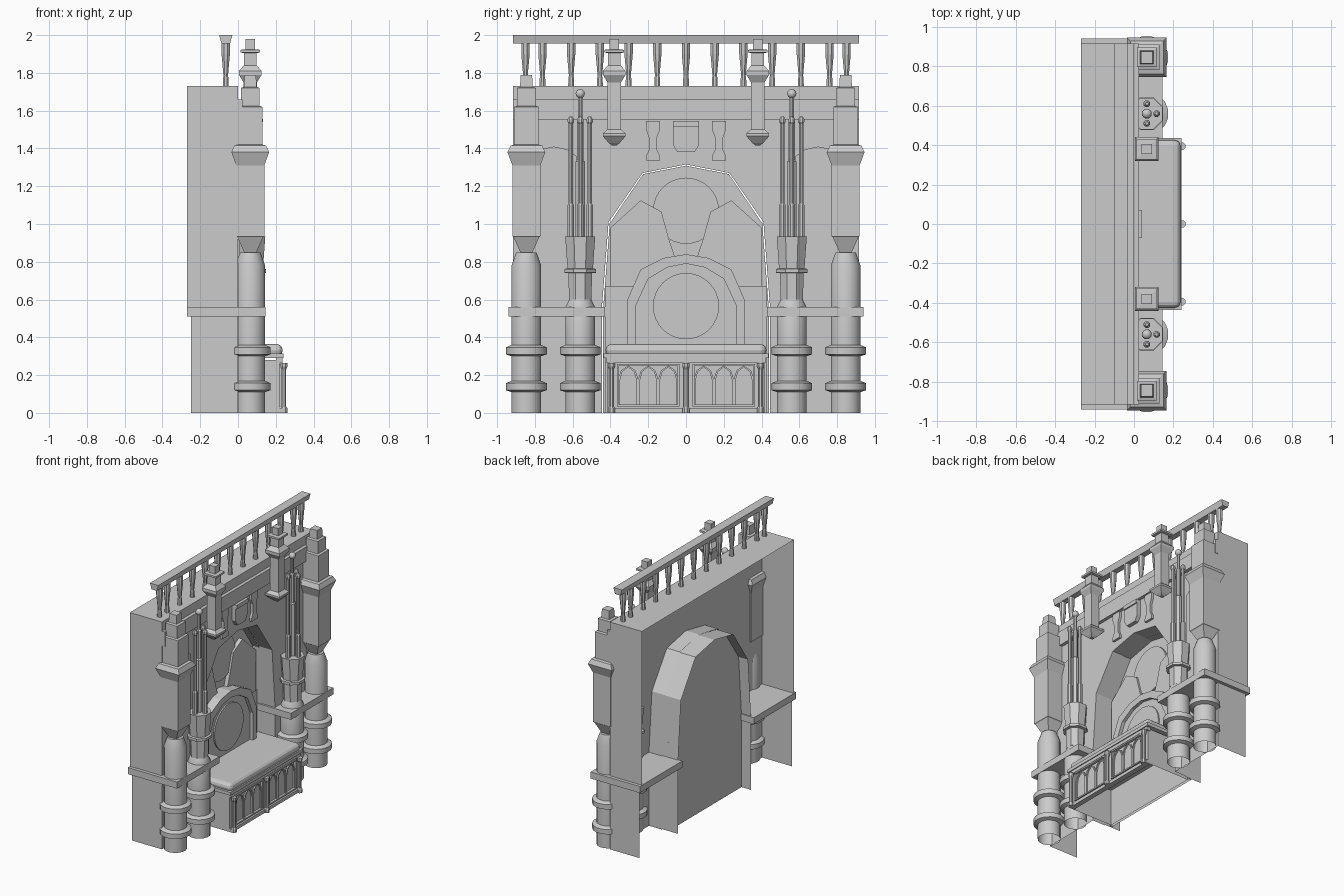
import bpy, bmesh
from math import pi, sin, cos, sqrt

if "Cube" in bpy.data.objects:
    bpy.data.objects.remove(bpy.data.objects["Cube"])


def finish(name, bm, smooth=False):
    bmesh.ops.recalc_face_normals(bm, faces=bm.faces)
    me = bpy.data.meshes.new(name)
    bm.to_mesh(me)
    bm.free()
    ob = bpy.data.objects.new(name, me)
    bpy.context.collection.objects.link(ob)
    if smooth:
        bpy.ops.object.select_all(action='DESELECT')
        ob.select_set(True)
        bpy.context.view_layer.objects.active = ob
        bpy.ops.object.shade_smooth_by_angle(angle=0.7)
    return ob


def prism(name, pts, x0, x1, back=True, bottom=True):
    """Solid from a (y, z) outline between two depths; hidden sides can stay open."""
    bm = bmesh.new()
    a = [bm.verts.new((x0, y, z)) for y, z in pts]
    b = [bm.verts.new((x1, y, z)) for y, z in pts]
    if back:
        bm.faces.new(a)
    bm.faces.new(b)
    low = min(z for _, z in pts)
    for i in range(len(pts)):
        j = (i + 1) % len(pts)
        if bottom or pts[i][1] > low or pts[j][1] > low:
            bm.faces.new((a[i], a[j], b[j], b[i]))
    return finish(name, bm)


def box(name, x0, x1, y0, y1, z0, z1, back=True, bottom=True):
    return prism(name, [(y0, z0), (y1, z0), (y1, z1), (y0, z1)], x0, x1, back, bottom)


def turned(name, profile, x, y, sides=16, open_bottom=False):
    """Stack of rings (radius, z); with 4 sides the radius is the half width."""
    bm = bmesh.new()
    k = sqrt(2) if sides == 4 else 1
    rows = []
    for r, z in profile:
        rows.append([bm.verts.new((x + k * r * cos(2 * pi * (i + .5) / sides),
                                   y + k * r * sin(2 * pi * (i + .5) / sides), z))
                     for i in range(sides)])
    for a, b in zip(rows, rows[1:]):
        for i in range(sides):
            j = (i + 1) % sides
            bm.faces.new((a[i], a[j], b[j], b[i]))
    bm.faces.new(rows[-1])
    if not open_bottom:
        bm.faces.new(rows[0])
    return finish(name, bm, sides > 8)


def strip(name, pts, x0, x1):
    """Open sheet running back from a (y, z) line."""
    bm = bmesh.new()
    a = [bm.verts.new((x0, y, z)) for y, z in pts]
    b = [bm.verts.new((x1, y, z)) for y, z in pts]
    for i in range(len(pts) - 1):
        bm.faces.new((a[i], a[i + 1], b[i + 1], b[i]))
    return finish(name, bm)


def sheet(name, pts, x):
    bm = bmesh.new()
    bm.faces.new([bm.verts.new((x, y, z)) for y, z in pts])
    return finish(name, bm)


def mirrored(half):
    """Left half outline ending on y = 0, completed to the right."""
    return half + [(-y, z) for y, z in reversed(half[:-1])]


def disc(z, r, n=32):
    return [(r * cos(2 * pi * i / n), z + r * sin(2 * pi * i / n)) for i in range(n)]


# Open-backed wall: front with arched opening, top and ends
arch = mirrored([(-.445, 0), (-.445, .56), (-.41, 1.01), (-.23, 1.27), (0, 1.315)])
sheet("front_wall", [(-.915, 0)] + arch + [(.915, 0), (.915, 1.73), (-.915, 1.73)], 0)
strip("wall_shell", [(-.915, .54), (-.915, 1.73), (.915, 1.73), (.915, .54)], 0, -.27)
blind = [(.58, .56), (.58, 1.36), (.63, 1.395), (.7, 1.41), (.77, 1.395), (.82, 1.36), (.82, .56)]
for s in (-1, 1):
    strip("lower_wall_end", [(s * .915, 0), (s * .915, .52)], 0, -.25)
    box("ledge", -.27, .145, *sorted((s * .43, s * .94)), .51, .56)
    prism("blind_arch", [(s * y, z) for y, z in blind], 0, .008, False)
box("cornice", 0, .025, -.915, .915, 1.55, 1.66, False)

# Niche: stepped reveal, back panel and reliefs
PX = -.16
inner = [(y * .985, z - .006 if z else 0) for y, z in arch]
strip("niche_reveal_front", arch, 0, -.11)
strip("niche_reveal_back", inner, -.1, -.24)
sheet("niche_back", inner, PX)
box("niche_wainscot", PX, PX + .02, -.43, .43, 0, .67, False, False)
prism("upper_disc", disc(1.07, .175), PX, PX + .015, False)
leaf = [(.4, .67), (.4, .98), (.24, 1.125), (.13, 1.065), (.09, .92), (.06, .83), (.06, .67)]
for s in (-1, 1):
    prism("side_relief", [(s * y, z) for y, z in leaf], PX, PX + .03, False)
outer_back = mirrored([(-.31, .3), (-.31, .6), (-.24, .76), (-.12, .82), (0, .84)])
inner_back = mirrored([(-.265, .3), (-.265, .57), (-.2, .71), (-.1, .77), (0, .79)])
prism("seat_back_frame", outer_back + inner_back[::-1], PX, -.06, False)
prism("seat_back_panel", inner_back, PX, -.085, False)
prism("seat_back_disc", disc(.565, .175), -.085, -.075, False)

# Shield and small pilasters over the arch
prism("shield", [(-.07, 1.545), (-.07, 1.42), (-.045, 1.38), (.045, 1.38), (.07, 1.42), (.07, 1.545)], 0, .03, False)
box("shield_cap", 0, .04, -.07, .07, 1.515, 1.545)
pil = [(-.037, 1.335), (-.037, 1.36), (-.022, 1.39), (-.022, 1.46), (-.037, 1.5), (-.037, 1.545)]
pil += [(-y, z) for y, z in reversed(pil)]
for s in (-1, 1):
    prism("small_pilaster", [(y + s * .175, z) for y, z in pil], 0, .018)

# Balustrade
BX = -.065
for y in [k * .152 for k in range(-5, 6)] + [-.85, .85]:
    turned("baluster", [(.017, 1.73), (.016, 1.77), (.013, 1.785), (.024, 1.9), (.024, 1.957)], BX, y, 8)
hr = box("handrail", -.1, -.03, -.915, .915, 1.955, 2)
for v in hr.data.vertices:
    if v.co.z < 1.98:
        v.co.x = BX + (v.co.x - BX) * .65

# Columns, pillars and pendants on both sides
CX = .065


def banded(r):
    out = [(r, 0)]
    for z in (.14, .33):
        out += [(r, z - .03), (r + .03, z - .02), (r + .03, z + .017), (r, z + .03)]
    return out


for s in (-1, 1):
    # Outer pillar
    y = s * .845
    turned("pillar_shaft", banded(.08) + [(.08, .78), (.055, .85)], CX, y, 16, True)
    turned("pillar_upper", [(.032, .85), (.068, .93), (.074, .935), (.074, 1.31), (.1, 1.38), (.084, 1.415),
                            (.065, 1.42), (.065, 1.62), (.05, 1.625), (.05, 1.72), (.034, 1.725), (.03, 1.79)],
           CX, y, 4)
    # Clustered column
    y = s * .56
    turned("column_shaft", banded(.08) + [(.08, .56), (.06, .6)], CX, y, 16, True)
    turned("column_drum", [(.064, .6), (.068, .74), (.09, .742), (.09, .762), (.073, .765), (.086, .935)], CX, y, 8)
    turned("column_core", [(.026, .93), (.026, 1.33), (.018, 1.34), (.018, 1.55), (.012, 1.56), (.012, 1.67)], CX, y, 8)
    turned("core_ball", [(.024 * sin(a * pi / 8) + .001, 1.69 - .024 * cos(a * pi / 8)) for a in range(9)], CX, y, 12)
    for dx, dy in ((.05, 0), (0, .05), (0, -.05)):
        turned("column_rod", [(.018, .93), (.018, 1.1), (.012, 1.11), (.012, 1.53), (.018, 1.54),
                              (.018, 1.555), (.008, 1.57)], CX + dx, y + dy, 8)
    # Hanging pendant
    turned("pendant", [(.012, 1.415), (.03, 1.43), (.06, 1.465), (.06, 1.48), (.036, 1.5), (.036, 1.75),
                       (.06, 1.79), (.06, 1.81), (.034, 1.84), (.034, 1.905), (.052, 1.908),
                       (.052, 1.922), (.026, 1.925), (.026, 1.98)], CX, s * .38, 4)

# Bench, hollow underneath, with cushion
box("bench_body", -.14, .22, -.415, .415, 0, .28, False, False)
box("bench_base", .2, .24, -.415, .415, 0, .025)
box("bench_frieze", .2, .235, -.42, .42, .265, .295)
box("bench_slab", -.14, .242, -.437, .437, .29, .315, False)
cushion = box("cushion", -.14, .236, -.425, .425, .3, .364)
bev = cushion.modifiers.new("round", 'BEVEL')
bev.width, bev.segments = .03, 3
for y in (-.395, 0, .395):
    turned("bench_colonnette", [(.02, 0), (.02, .025), (.013, .035), (.013, .23), (.02, .245), (.02, .265)], .243, y, 8)

# Bench front panels: frame and three pointed arches each
for s in (-1, 1):
    c = s * .2
    for y in (c - .165, c + .155):
        box("panel_stile", .22, .238, y, y + .01, .035, .26, False)
    for z in (.035, .25):
        box("panel_rail", .22, .238, c - .165, c + .165, z, z + .01, False)
    for k in (-1, 0, 1):
        m = c + k * .106
        big = mirrored([(-.053, .045), (-.053, .18), (-.038, .225), (0, .25)])
        small = [(y * .82, z - .008) for y, z in big]
        small[0], small[-1] = (small[0][0], .045), (small[-1][0], .045)
        prism("panel_arch", [(m + y, z) for y, z in big + small[::-1]], .22, .23, False)
